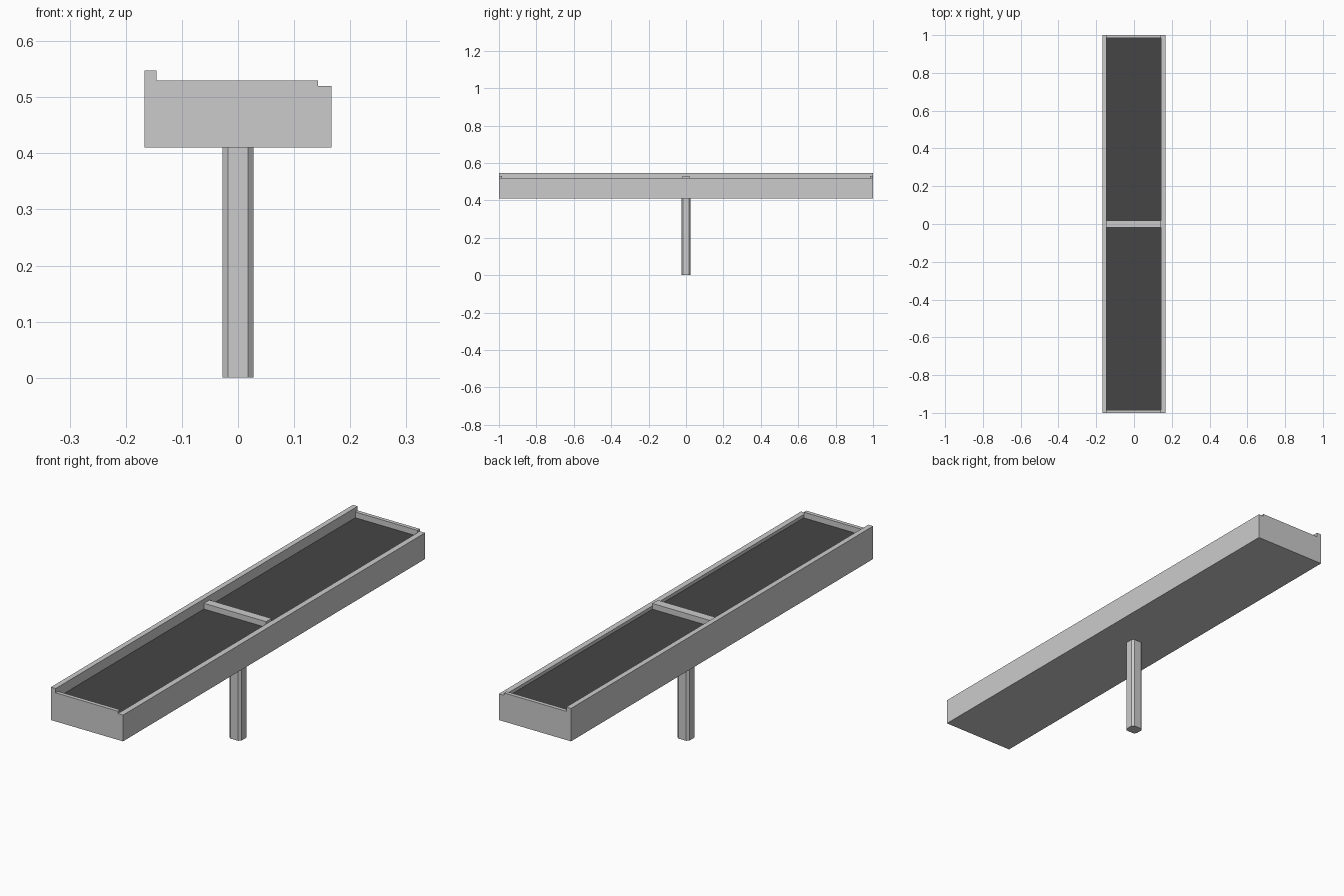
import bpy, bmesh

if "Cube" in bpy.data.objects:
    bpy.data.objects.remove(bpy.data.objects["Cube"])


def prism(name, pts, axis, a, b):
    """Extrude a closed 2D profile along an axis: 'y' uses (x, z), 'z' uses (x, y)."""
    bm = bmesh.new()
    place = (lambda p, t: (p[0], t, p[1])) if axis == 'y' else (lambda p, t: (p[0], p[1], t))
    face = bm.faces.new([bm.verts.new(place(p, a)) for p in pts])
    res = bmesh.ops.extrude_face_region(bm, geom=[face])
    for v in res['geom']:
        if isinstance(v, bmesh.types.BMVert):
            v.co['xyz'.index(axis)] = b
    bmesh.ops.recalc_face_normals(bm, faces=bm.faces)
    mesh = bpy.data.meshes.new(name)
    bm.to_mesh(mesh)
    bm.free()
    ob = bpy.data.objects.new(name, mesh)
    bpy.context.collection.objects.link(ob)
    return ob


def box(name, x0, x1, y0, y1, z0, z1):
    return prism(name, [(x0, y0), (x1, y0), (x1, y1), (x0, y1)], 'z', z0, z1)


HW, XL, XR = 0.167, -0.145, 0.143      # outer half width, inner wall faces
BOTTOM, FLOOR, BAR = 0.41, 0.504, 0.53
END, MID = 0.984, 0.018                # pocket limits along y

# Tray: high wall on the left, low wall on the right, level bars between
tray = prism("tray", [(-HW, BOTTOM), (HW, BOTTOM), (HW, 0.52), (XR, 0.52),
                      (XR, BAR), (XL, BAR), (XL, 0.548), (-HW, 0.548)], 'y', -1, 1)

# Two pockets leave the end bars and the middle divider
for side, y0, y1 in (("front", -END, -MID), ("back", MID, END)):
    cutter = box(side + "_pocket_cutter", XL, XR, y0, y1, FLOOR, 0.6)
    mod = tray.modifiers.new(side + "_pocket", 'BOOLEAN')
    mod.operation = 'DIFFERENCE'
    mod.solver = 'EXACT'
    mod.object = cutter
    cutter.hide_render = True
    cutter.hide_viewport = True

# Dark panels lying in the pockets
dark = bpy.data.materials.new("dark_panel")
dark.diffuse_color = (0.06, 0.06, 0.06, 1)
dark.use_nodes = True
dark.node_tree.nodes["Principled BSDF"].inputs["Base Color"].default_value = dark.diffuse_color
for side, y0, y1 in (("front", -END, -MID), ("back", MID, END)):
    panel = box(side + "_panel", XL, XR, y0, y1, FLOOR - 0.004, FLOOR + 0.002)
    panel.data.materials.append(dark)

# Post: rectangular section with chamfered corners
px, py, cx, cy = 0.0275, 0.025, 0.018, 0.016
prism("post", [(-cx, -py), (cx, -py), (px, -cy), (px, cy),
               (cx, py), (-cx, py), (-px, cy), (-px, -cy)], 'z', 0, BOTTOM)
